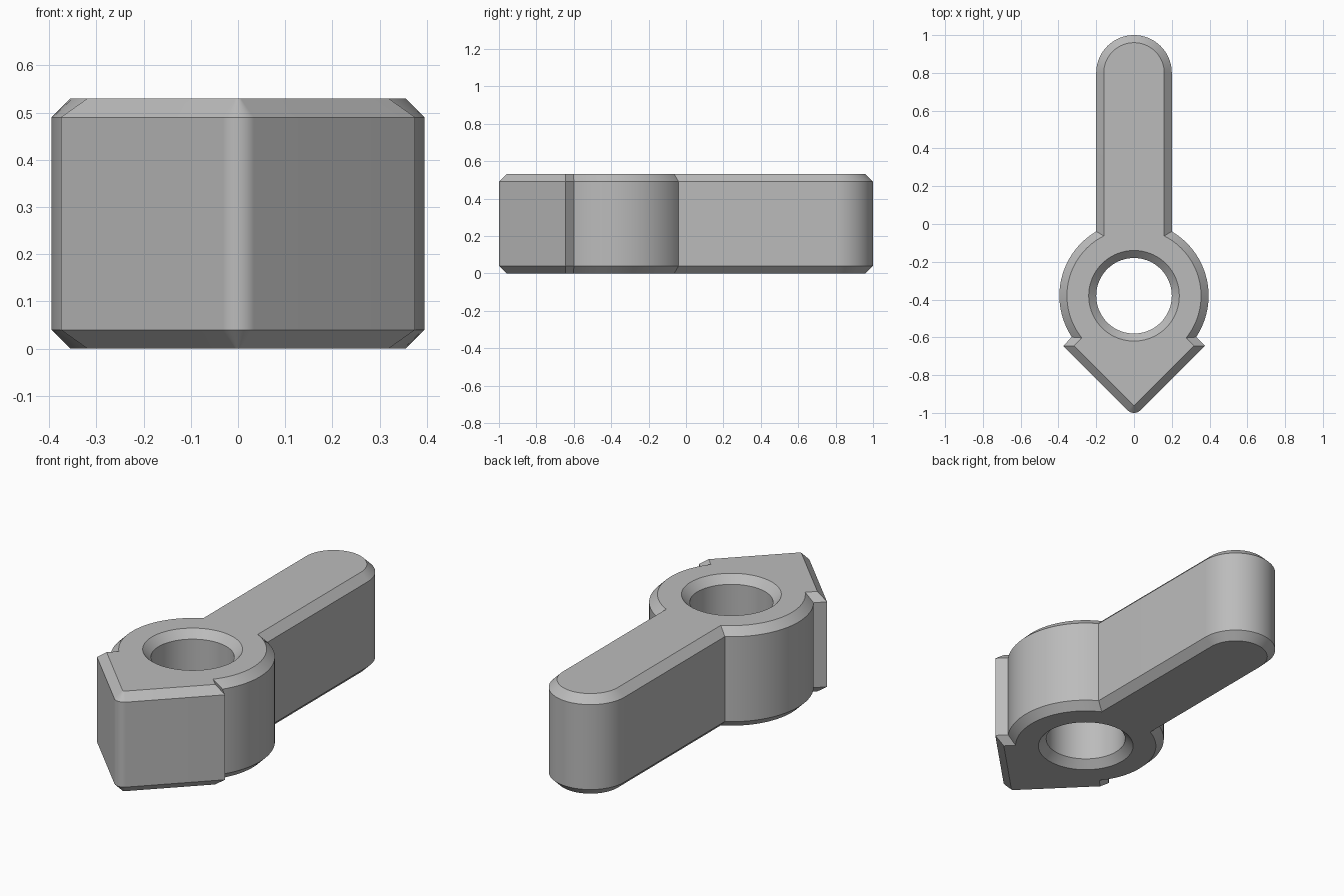
import bpy, bmesh, math

if "Cube" in bpy.data.objects:
    bpy.data.objects.remove(bpy.data.objects["Cube"])

HEIGHT, CHAMFER = 0.53, 0.04
HUB_Y, HUB_R, HOLE_R = -0.38, 0.395, 0.20
ARM_R, ARM_Y = 0.20, 0.80
TIP_R = 0.048
ROOT2 = math.sqrt(2)


def arc(cx, cy, r, a0, a1, n):
    return [(cx + r * math.cos(a0 + (a1 - a0) * i / n),
             cy + r * math.sin(a0 + (a1 - a0) * i / n)) for i in range(n + 1)]


def outline(d):
    """Closed pointer outline, moved inwards by d."""
    hub, arm, tip = HUB_R - d, ARM_R - d, TIP_R - d
    # arrow head: rounded tip, then the barb corner
    half = arc(0, TIP_R - 1, tip, -math.pi / 2, -math.pi / 4, 8)
    low, back = 1.02 - d * ROOT2, -0.27 - d * ROOT2
    half.append(((low + back) / 2, (back - low) / 2))
    # hub arc, from the barb to the arm
    k = back - HUB_Y
    u = (k - math.sqrt(2 * hub * hub - k * k)) / 2
    half += arc(0, HUB_Y, hub, math.atan2(u, k - u), math.acos(arm / hub), 28)
    # rounded arm end
    half += arc(0, ARM_Y, arm, 0, math.pi / 2, 20)
    return half + [(-x, y) for x, y in half[-2:0:-1]]


def hole(d):
    return arc(0, HUB_Y, HOLE_R + d, 0, 2 * math.pi, 72)[:-1]


bm = bmesh.new()
levels = [(0, CHAMFER), (CHAMFER, 0), (HEIGHT - CHAMFER, 0), (HEIGHT, CHAMFER)]
caps = {0: [], 3: []}

# chamfered outer wall and chamfered bore
for shape in (outline, hole):
    rings = [[bm.verts.new((x, y, z)) for x, y in shape(d)] for z, d in levels]
    n = len(rings[0])
    for low, high in zip(rings, rings[1:]):
        for i in range(n):
            j = (i + 1) % n
            bm.faces.new((low[i], low[j], high[j], high[i]))
    for c in caps:
        caps[c] += [bm.edges.get((rings[c][i], rings[c][(i + 1) % n])) for i in range(n)]

# flat top and bottom around the bore
for edges in caps.values():
    bmesh.ops.triangle_fill(bm, edges=edges, use_beauty=True)
bmesh.ops.recalc_face_normals(bm, faces=bm.faces[:])

mesh = bpy.data.meshes.new("pointer_lever")
bm.to_mesh(mesh)
bm.free()
lever = bpy.data.objects.new("pointer_lever", mesh)
bpy.context.collection.objects.link(lever)

grey = bpy.data.materials.new("grey")
grey.diffuse_color = (0.5, 0.5, 0.5, 1)
grey.use_nodes = True
grey.node_tree.nodes["Principled BSDF"].inputs["Base Color"].default_value = grey.diffuse_color
mesh.materials.append(grey)

bpy.context.view_layer.objects.active = lever
lever.select_set(True)
bpy.ops.object.shade_smooth_by_angle(angle=math.radians(30))
